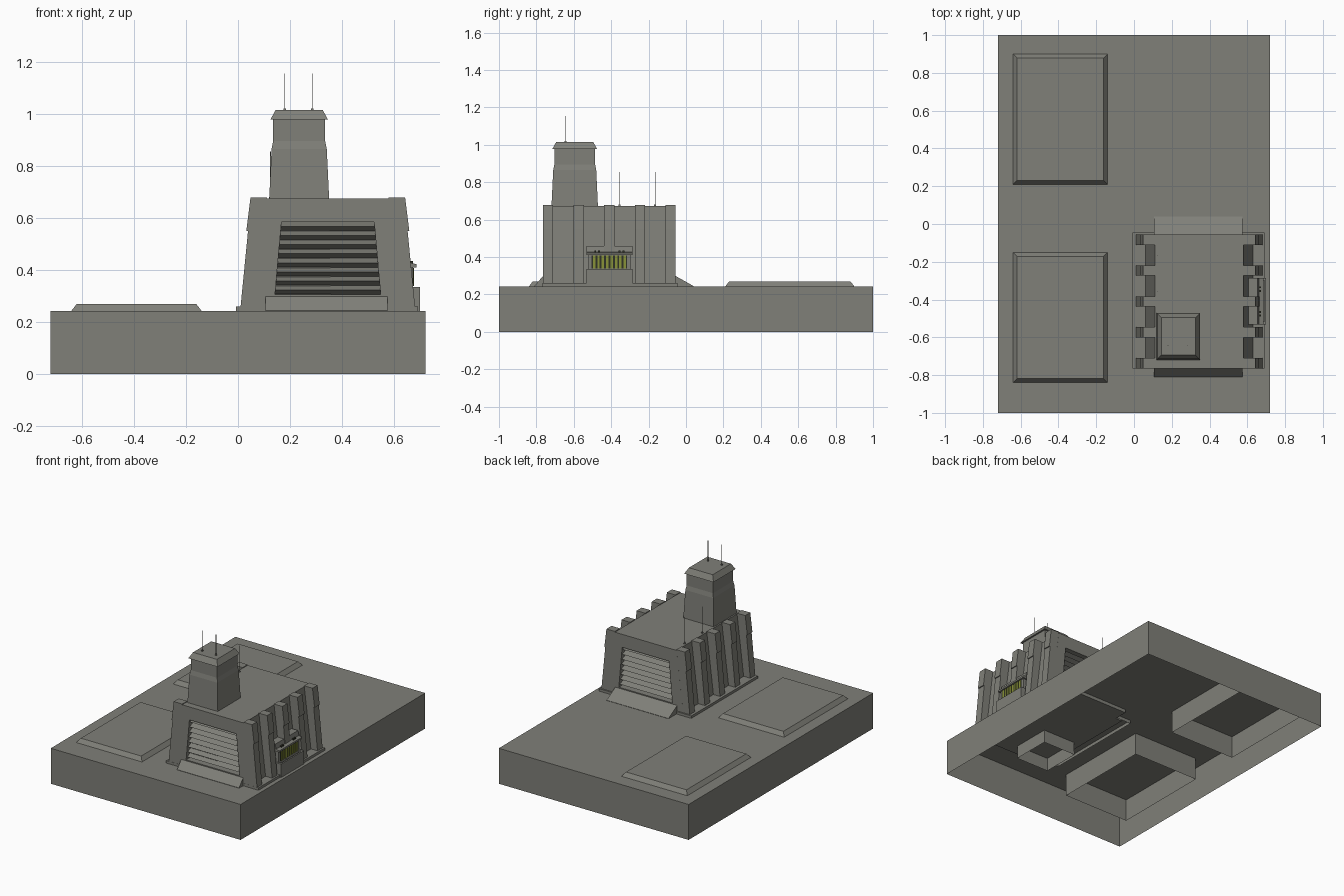
import bpy, bmesh

if "Cube" in bpy.data.objects:
    bpy.data.objects.remove(bpy.data.objects["Cube"])

def material(name, r, g, b):
    m = bpy.data.materials.new(name)
    m.diffuse_color = (r, g, b, 1)
    m.use_nodes = True
    m.node_tree.nodes["Principled BSDF"].inputs["Base Color"].default_value = m.diffuse_color
    return m

CONCRETE = material("concrete grey", 0.215, 0.215, 0.19)
DARK = material("dark glass", 0.03, 0.032, 0.02)
GLOW = material("yellow green light", 0.25, 0.29, 0.04)

def loft(name, rings, mat=CONCRETE, closed=True, start=False, end=True):
    """Skin a list of equal-length point rings; optionally cap the ends."""
    bm = bmesh.new()
    vs = [[bm.verts.new(p) for p in ring] for ring in rings]
    n = len(rings[0])
    for a, b in zip(vs, vs[1:]):
        for i in range(n if closed else n - 1):
            j = (i + 1) % n
            bm.faces.new((a[i], a[j], b[j], b[i]))
    if start:
        bm.faces.new(vs[0][::-1])
    if end:
        bm.faces.new(vs[-1])
    bmesh.ops.recalc_face_normals(bm, faces=bm.faces[:])
    me = bpy.data.meshes.new(name)
    bm.to_mesh(me)
    bm.free()
    me.materials.append(mat)
    ob = bpy.data.objects.new(name, me)
    bpy.context.collection.objects.link(ob)
    return ob

def rect(x0, x1, y0, y1, z):
    return [(x0, y0, z), (x1, y0, z), (x1, y1, z), (x0, y1, z)]

def box(name, x0, x1, y0, y1, z0, z1, mat=CONCRETE, start=True):
    return loft(name, [rect(x0, x1, y0, y1, z0), rect(x0, x1, y0, y1, z1)], mat, start=start)

def prism(name, pts, y0, y1, mat=CONCRETE):
    """Extrude an x-z profile along y."""
    return loft(name, [[(x, y, z) for x, z in pts] for y in (y0, y1)], mat, start=True)

# Base slab, open underneath
box("base", -0.72, 0.72, -1, 1, 0, 0.243, start=False)

# Two chamfered landing pads sunk into the base
for i, (y0, y1) in enumerate([(-0.84, -0.15), (0.21, 0.90)]):
    x0, x1, c = -0.64, -0.14, 0.021
    loft(f"pad_{i + 1}", [rect(x0, x1, y0, y1, 0.09), rect(x0, x1, y0, y1, 0.243),
                          rect(x0 + c, x1 - c, y0 + c, y1 - c, 0.27)])

# Main hall: one skin running from the back vent recess to the front one
CX, YF, YB = 0.345, -0.765, -0.055

def trapezoid(h0, z0, h1, z1, y):
    return [(CX - h0, y, z0), (CX + h0, y, z0), (CX + h1, y, z1), (CX - h1, y, z1)]

def wall(y):
    return trapezoid(0.29, 0.22, 0.235, 0.674, y)

def opening(y):
    return trapezoid(0.203, 0.305, 0.178, 0.585, y)

D = 0.05
loft("main_hall", [opening(YB - D), opening(YB), wall(YB), wall(YF), opening(YF), opening(YF + D)],
     start=True)
box("plinth", -0.008, 0.692, -0.766, -0.046, 0.22, 0.26, start=False)

# Louvres: zigzag sheet in each vent opening
for name, y, s in (("front_louvres", YF, 1), ("back_louvres", YB, -1)):
    rings = []
    for k in range(17):
        z = 0.305 + 0.0175 * k
        h = 0.203 - 0.025 * k / 16
        yy = y + s * (0.045 if k % 2 == 0 else 0.008)
        rings.append([(CX - h, yy, z), (CX + h, yy, z)])
    loft(name, rings, closed=False, end=False)

# Sloped aprons under the vents
for name, y, out in (("front_apron", YF, -0.81), ("back_apron", YB, 0.04)):
    pts = [(y, 0.22), (out, 0.22), (out, 0.245), (y, 0.298)]
    loft(name, [[(x, a, z) for a, z in pts] for x in (0.105, 0.575)], start=True)

# Five buttresses with capitals on each side
profile = [(0.2, 0.25), (0.336, 0.25), (0.3065, 0.55), (0.313, 0.55), (0.297, 0.679), (0.233, 0.679)]
for side, s in (("left", -1), ("right", 1)):
    for i in range(5):
        y = -0.7375 + 0.1637 * i
        prism(f"{side}_buttress_{i + 1}", [(CX + s * x, z) for x, z in profile], y - 0.0275, y + 0.0275)

# Tower with neck and flared cap
def tower_ring(h, z):
    return rect(0.235 - h, 0.235 + h, -0.595 - h - 0.009, -0.595 + h + 0.009, z)

loft("tower", [tower_ring(h, z) for h, z in
               ((0.125, 0.13), (0.115, 0.675), (0.106, 0.865), (0.1, 0.895), (0.1, 0.977),
                (0.111, 0.977), (0.09, 1.015))])

# Antennas
for i, (x, y, z0, z1) in enumerate([(0.18, -0.645, 1.01, 1.155), (0.285, -0.645, 1.01, 1.155),
                                    (0.125, -0.355, 0.67, 0.855), (0.125, -0.165, 0.67, 0.855)]):
    box(f"antenna_{i + 1}", x - 0.0015, x + 0.0015, y - 0.0015, y + 0.0015, z0, z1)
    box(f"antenna_foot_{i + 1}", x - 0.005, x + 0.005, y - 0.005, y + 0.005, z0, z0 + 0.01)

# Entrance bay on the right side: balcony block with parapet, cabin, canopy
Y0, Y1 = -0.532, -0.285
loft("balcony", [rect(0.6, 0.70, Y0, Y1, 0.22), rect(0.6, 0.70, Y0, Y1, 0.335),
                 rect(0.64, 0.69, Y0 + 0.015, Y1 - 0.015, 0.335),
                 rect(0.64, 0.69, Y0 + 0.015, Y1 - 0.015, 0.315)])
box("cabin", 0.6, 0.672, Y0 + 0.012, Y1 - 0.012, 0.31, 0.42)
prism("canopy", [(0.6, 0.41), (0.685, 0.41), (0.685, 0.422), (0.662, 0.428), (0.655, 0.46), (0.6, 0.46)],
      Y0, Y1)

# Window: dark pane with glowing strips, and small lamps above
box("window_pane", 0.671, 0.674, -0.505, -0.315, 0.338, 0.408, DARK)
for i in range(8):
    y = -0.498 + 0.0235 * i
    box(f"window_strip_{i + 1}", 0.673, 0.677, y, y + 0.013, 0.338, 0.408, GLOW)
for i, y in enumerate((-0.485, -0.465, -0.355, -0.335)):
    box(f"lamp_{i + 1}", 0.66, 0.672, y - 0.005, y + 0.005, 0.424, 0.434, DARK)
